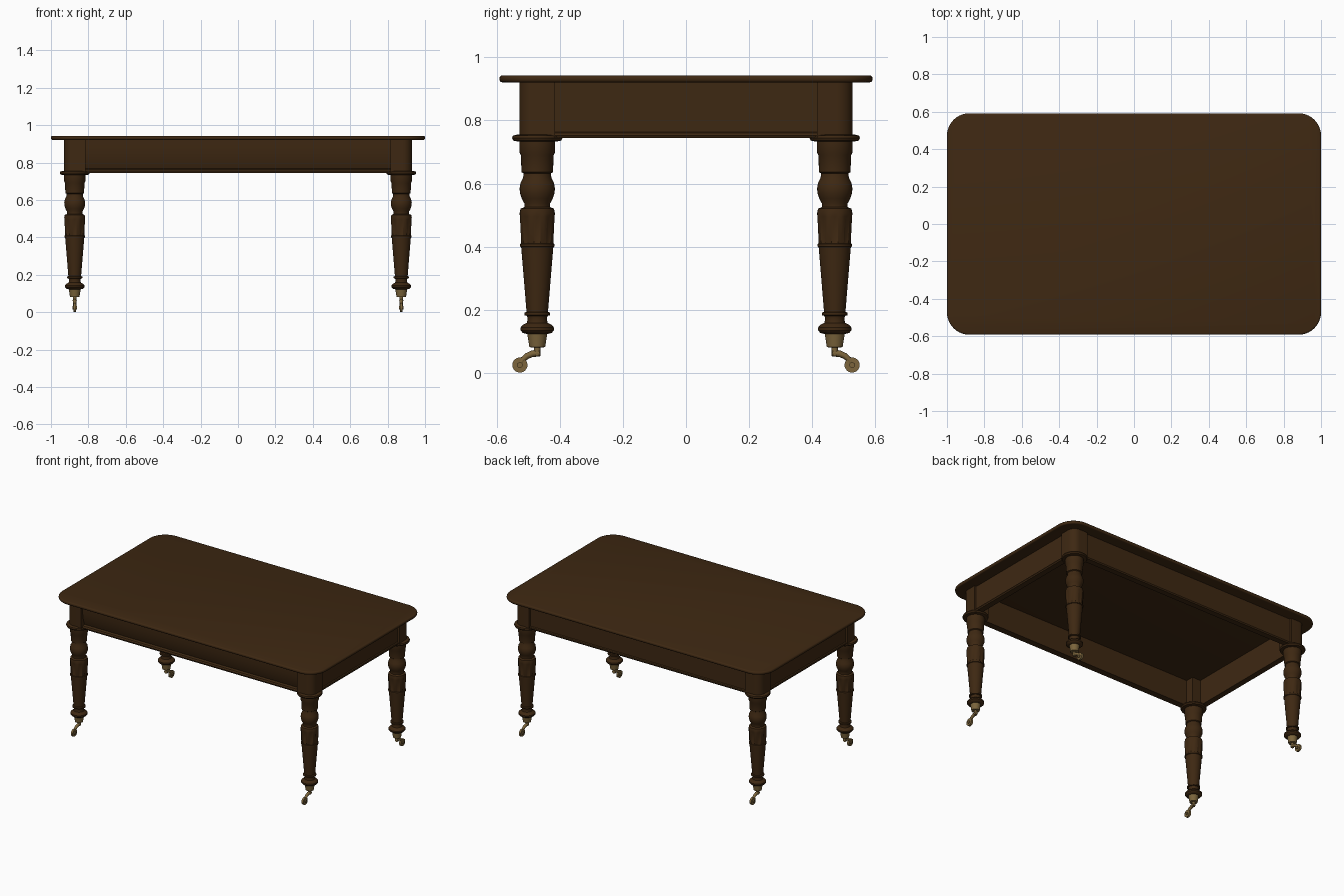
import bpy, bmesh, math
from mathutils import Matrix, Vector

cube = bpy.data.objects.get("Cube")
if cube:
    bpy.data.objects.remove(cube)


def material(name, rgb):
    m = bpy.data.materials.new(name)
    m.use_nodes = True
    m.diffuse_color = (*rgb, 1)
    m.node_tree.nodes["Principled BSDF"].inputs["Base Color"].default_value = (*rgb, 1)
    return m


WOOD = material("dark wood", (0.048, 0.021, 0.006))
BRASS = material("aged brass", (0.2, 0.13, 0.045))
parts = []


def add_object(name, bm, mat):
    bmesh.ops.recalc_face_normals(bm, faces=bm.faces[:])
    mesh = bpy.data.meshes.new(name)
    bm.to_mesh(mesh)
    bm.free()
    mesh.materials.append(mat)
    ob = bpy.data.objects.new(name, mesh)
    bpy.context.collection.objects.link(ob)
    parts.append(ob)
    return ob


def box(size, centre):
    bm = bmesh.new()
    bmesh.ops.create_cube(bm, size=1, matrix=Matrix.Translation(centre) @ Matrix.Diagonal((*size, 1)))
    return bm


def is_upright(e):
    a, b = (v.co for v in e.verts)
    return abs(a.z - b.z) > 0.01 and abs(a.x - b.x) + abs(a.y - b.y) < 0.001


def bevel(bm, edges, width, segments):
    bmesh.ops.bevel(bm, geom=edges, offset=width, segments=segments, profile=0.5, affect='EDGES')


def lathe(name, profile, x, y, mat, sides=32):
    """Turn (radius, height, flute depth) points about an upright axis."""
    bm = bmesh.new()
    rings = []
    for r, z, depth in profile:
        ring = []
        for i in range(sides):
            a = math.tau * i / sides
            rr = r - (depth if i % 4 == 0 else 0)
            ring.append(bm.verts.new((x + rr * math.cos(a), y + rr * math.sin(a), z)))
        rings.append(ring)
    for low, high in zip(rings, rings[1:]):
        for i in range(sides):
            j = (i + 1) % sides
            bm.faces.new((low[i], low[j], high[j], high[i]))
    bm.faces.new(rings[0])
    bm.faces.new(rings[-1])
    return add_object(name, bm, mat)


def rail(name, profile, half, axis, side):
    """Extrude an (outward, height) profile along one side of the frame."""
    bm = bmesh.new()
    ends = []
    for u in (-half, half):
        ends.append([bm.verts.new((u, side * o, z) if axis == "x" else (side * o, u, z))
                     for o, z in profile])
    n = len(profile)
    for i in range(n):
        j = (i + 1) % n
        bm.faces.new((ends[0][i], ends[0][j], ends[1][j], ends[1][i]))
    for end in ends:
        bm.faces.new(end)
    add_object(name, bm, WOOD)


# Table top: rounded corners, softened rim
bm = box((2, 1.184, 0.022), (0, 0, 0.932))
bevel(bm, [e for e in bm.edges if is_upright(e)], 0.12, 10)
rim = [e for e in bm.edges if e.calc_face_angle(0) > 1.2 and not is_upright(e)]
bevel(bm, rim, 0.009, 3)
add_object("table_top", bm, WOOD)


# Aprons with a bead along the lower edge
def flat_profile(out):
    return [(out - 0.035, 0.745), (out - 0.035, 0.922), (out, 0.922), (out, 0.764),
            (out + 0.006, 0.76), (out + 0.008, 0.753), (out + 0.004, 0.745)]


swept = [(0.47, 0.745), (0.47, 0.922), (0.515, 0.922), (0.515, 0.885), (0.513, 0.85),
         (0.508, 0.815), (0.5, 0.785), (0.494, 0.768), (0.512, 0.764), (0.518, 0.755), (0.514, 0.745)]
rail("front_apron", swept, 0.82, "x", -1)
rail("back_apron", flat_profile(0.515), 0.82, "x", 1)
for side, label in ((1, "left"), (-1, "right")):
    rail(label + "_apron", flat_profile(0.915), 0.42, "y", side)

# Turned leg profiles, from bottom to top
LEG = [(0.03, 0.122, 0), (0.046, 0.126, 0), (0.053, 0.134, 0), (0.053, 0.143, 0), (0.045, 0.152, 0),
       (0.033, 0.158, 0), (0.03, 0.17, 0), (0.033, 0.18, 0), (0.041, 0.182, 0), (0.041, 0.19, 0),
       (0.034, 0.193, 0), (0.051, 0.398, 0), (0.055, 0.4, 0), (0.055, 0.408, 0), (0.051, 0.41, 0),
       (0.052, 0.414, 0.005), (0.056, 0.495, 0.005), (0.056, 0.505, 0), (0.053, 0.52, 0),
       (0.041, 0.525, 0), (0.041, 0.537, 0), (0.049, 0.552, 0), (0.055, 0.57, 0), (0.056, 0.585, 0),
       (0.053, 0.602, 0), (0.045, 0.618, 0), (0.043, 0.632, 0), (0.05, 0.636, 0), (0.052, 0.69, 0),
       (0.057, 0.7, 0), (0.057, 0.738, 0)]
COLLAR = [(0.06, 0.733, 0), (0.076, 0.736, 0), (0.08, 0.744, 0), (0.077, 0.752, 0), (0.06, 0.756, 0)]
CUP = [(0.02, 0.08, 0), (0.025, 0.081, 0), (0.032, 0.124, 0)]
STEM = [(0.01, 0.052, 0), (0.01, 0.082, 0)]
LX, LY = 0.873, 0.472


def caster(prefix, x, y, sy):
    lathe(prefix + "_caster_cup", CUP, x, y, BRASS)
    lathe(prefix + "_caster_stem", STEM, x, y, BRASS, 16)
    # Curved arm sweeping outward to the wheel
    curve = bpy.data.curves.new(prefix + "_caster_arm", 'CURVE')
    curve.dimensions = '3D'
    curve.bevel_depth = 0.011
    curve.bevel_resolution = 2
    curve.use_fill_caps = True
    path = [(-0.008, 0.062), (0.015, 0.06), (0.032, 0.053), (0.046, 0.041), (0.055, 0.026)]
    spline = curve.splines.new('POLY')
    spline.points.add(len(path) - 1)
    for p, (out, z) in zip(spline.points, path):
        p.co = (x, y + sy * out, z, 1)
        p.radius = 1 - out * 4
    spline.use_smooth = True
    curve.materials.append(BRASS)
    arm = bpy.data.objects.new(prefix + "_caster_arm", curve)
    bpy.context.collection.objects.link(arm)
    # Wheel and axle
    for label, radius, width in (("wheel", 0.024, 0.014), ("axle", 0.009, 0.026)):
        bm = bmesh.new()
        place = Matrix.Translation(Vector((x, y + sy * 0.055, 0.024))) @ Matrix.Rotation(math.pi / 2, 4, 'Y')
        bmesh.ops.create_cone(bm, cap_ends=True, segments=24, radius1=radius, radius2=radius,
                              depth=width, matrix=place)
        add_object(prefix + "_caster_" + label, bm, BRASS)


for sx, side in ((1, "left"), (-1, "right")):
    for sy, end in ((-1, "front"), (1, "back")):
        prefix = end + "_" + side
        x, y = sx * LX, sy * LY
        # Corner block with a rounded outer edge
        bm = box((0.113, 0.113, 0.177), (x, y, 0.8335))
        outer = [e for e in bm.edges if is_upright(e)
                 and e.verts[0].co.x * sx > LX and e.verts[0].co.y * sy > LY]
        bevel(bm, outer, 0.05, 8)
        add_object(prefix + "_corner_block", bm, WOOD)
        lathe(prefix + "_collar", COLLAR, x, y, WOOD)
        lathe(prefix + "_leg", LEG, x, y, WOOD)
        caster(prefix, x, y, sy)

# Smooth shading with crisp edges
bpy.ops.object.select_all(action='DESELECT')
for ob in parts:
    ob.select_set(True)
bpy.context.view_layer.objects.active = parts[0]
bpy.ops.object.shade_smooth_by_angle(angle=math.radians(35))
